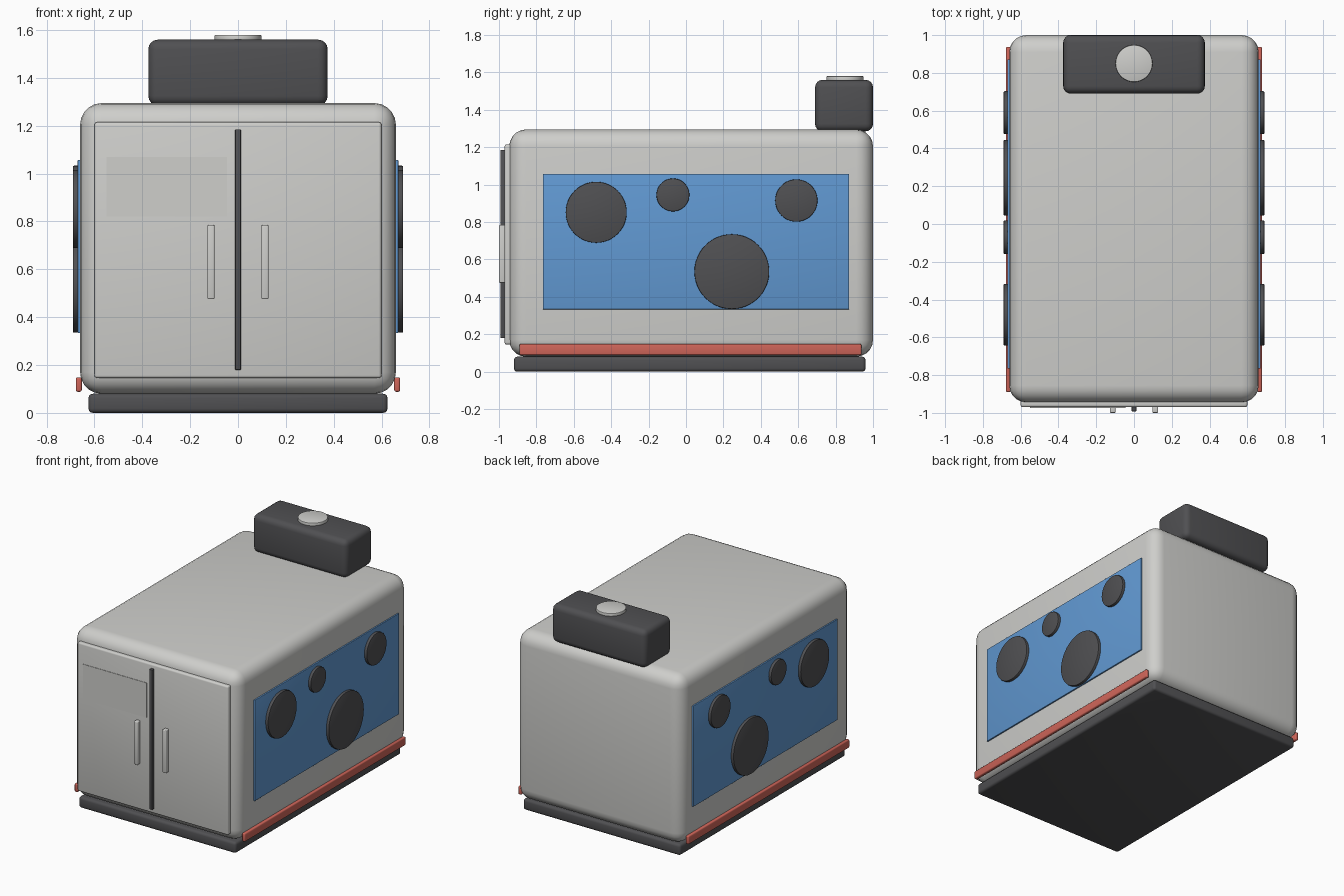
import bpy, math
from mathutils import Vector

cube = bpy.data.objects.get("Cube")
if cube:
    bpy.data.objects.remove(cube, do_unlink=True)


def material(name, rgb):
    m = bpy.data.materials.new(name)
    m.use_nodes = True
    color = (*rgb, 1)
    m.diffuse_color = color
    bsdf = next(n for n in m.node_tree.nodes if n.type == 'BSDF_PRINCIPLED')
    bsdf.inputs["Base Color"].default_value = color
    return m


WHITE = material("warm_white", (0.62, 0.62, 0.60))
DARK = material("charcoal", (0.08, 0.08, 0.085))
BLUE = material("sky_blue", (0.12, 0.32, 0.65))
RED = material("coral_red", (0.62, 0.13, 0.10))


def finish(ob, name, mat, bevel, segments):
    ob.name = name
    ob.data.materials.append(mat)
    if bevel:
        mod = ob.modifiers.new("Bevel", 'BEVEL')
        mod.width = bevel
        mod.segments = segments
        mod.limit_method = 'ANGLE'
        bpy.ops.object.modifier_apply(modifier=mod.name)
    bpy.ops.object.shade_smooth_by_angle(angle=math.radians(35))
    return ob


def box(name, low, high, mat, bevel=0, segments=3):
    low, high = Vector(low), Vector(high)
    bpy.ops.mesh.primitive_cube_add(size=1, location=(low + high) / 2)
    ob = bpy.context.object
    ob.scale = high - low
    bpy.ops.object.transform_apply(location=False, rotation=False, scale=True)
    return finish(ob, name, mat, bevel, segments)


def disc(name, center, radius, depth, mat, sideways=False, bevel=0.004):
    turn = (0, math.pi / 2, 0) if sideways else (0, 0, 0)
    bpy.ops.mesh.primitive_cylinder_add(vertices=48, radius=radius, depth=depth,
                                        location=center, rotation=turn)
    return finish(bpy.context.object, name, mat, bevel, 2)


# Main shell and plinth
box("body", (-0.66, -0.945, 0.08), (0.66, 1.0, 1.295), WHITE, 0.09, 5)
box("base", (-0.625, -0.92, 0), (0.625, 0.96, 0.08), DARK, 0.018)

# Front doors, centre seam, label plate and handles
box("door_panel", (-0.6, -0.97, 0.145), (0.6, -0.93, 1.215), WHITE, 0.012)
box("door_seam", (-0.012, -0.992, 0.18), (0.012, -0.96, 1.185), DARK, 0.003, 2)
box("door_plate", (-0.55, -0.973, 0.82), (-0.045, -0.968, 1.07), WHITE)

# Roof unit and round cap
box("roof_unit", (-0.375, 0.69, 1.285), (0.375, 1.0, 1.56), DARK, 0.04, 4)
disc("roof_cap", (0, 0.85, 1.565), 0.098, 0.03, WHITE)

# Side panels, portholes, bumper rails and handles, mirrored
portholes = [(-0.48, 0.852, 0.163), (-0.07, 0.945, 0.088),
             (0.59, 0.915, 0.113), (0.245, 0.535, 0.2)]
for side, s in (("left", 1), ("right", -1)):
    def side_box(part, x0, x1, y0, y1, z0, z1, mat, bevel):
        a, b = sorted((s * x0, s * x1))
        box(f"{side}_{part}", (a, y0, z0), (b, y1, z1), mat, bevel)

    side_box("side_panel", 0.65, 0.67, -0.765, 0.872, 0.333, 1.057, BLUE, 0.003)
    side_box("rail", 0.653, 0.678, -0.89, 0.938, 0.088, 0.148, RED, 0.008)
    side_box("handle", 0.098, 0.128, -1.0, -0.962, 0.475, 0.785, WHITE, 0.006)
    for i, (y, z, r) in enumerate(portholes, 1):
        disc(f"{side}_porthole_{i}", (s * 0.674, y, z), r, 0.032, DARK, True)
